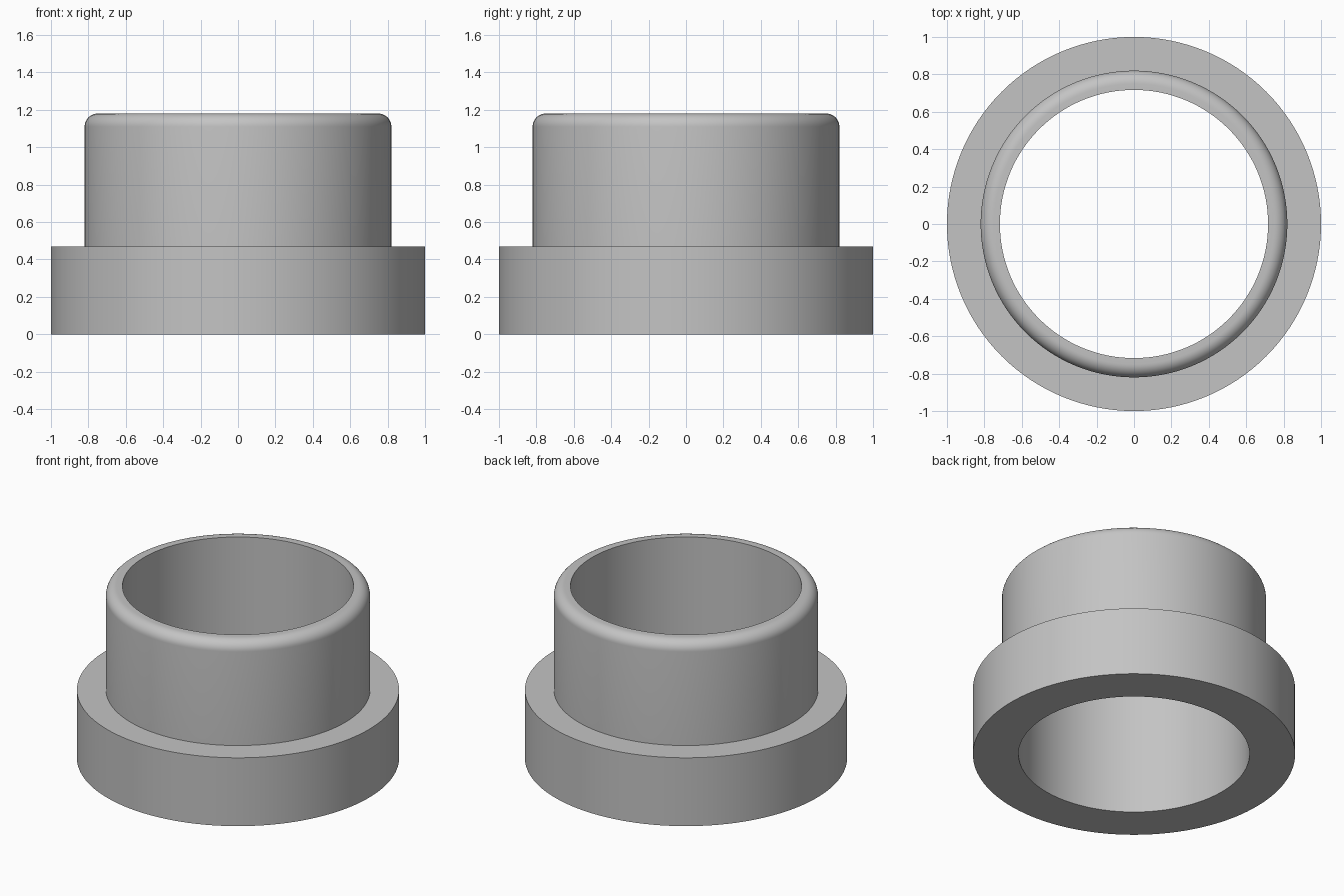
import bpy
import bmesh
from math import cos, sin, pi, tau, radians

cube = bpy.data.objects.get("Cube")
if cube:
    bpy.data.objects.remove(cube)

BORE, FLANGE, SLEEVE = 0.717, 1.0, 0.82
STEP_Z, TOP_Z, FILLET = 0.468, 1.18, 0.07
SEGMENTS, ARC_STEPS = 128, 10

# Plain grey metal
grey = bpy.data.materials.new("grey_metal")
grey.use_nodes = True
color = (0.55, 0.55, 0.55, 1)
grey.diffuse_color = color
grey.node_tree.nodes["Principled BSDF"].inputs["Base Color"].default_value = color


def lathe(name, profile):
    """Turn a closed (radius, height) profile around the z axis."""
    bm = bmesh.new()
    rings = [[bm.verts.new((r * cos(tau * i / SEGMENTS), r * sin(tau * i / SEGMENTS), z))
              for i in range(SEGMENTS)] for r, z in profile]
    for k, ring in enumerate(rings):
        following = rings[(k + 1) % len(rings)]
        for i in range(SEGMENTS):
            j = (i + 1) % SEGMENTS
            bm.faces.new((ring[i], ring[j], following[j], following[i]))
    bmesh.ops.recalc_face_normals(bm, faces=bm.faces)
    mesh = bpy.data.meshes.new(name)
    bm.to_mesh(mesh)
    bm.free()
    mesh.materials.append(grey)
    obj = bpy.data.objects.new(name, mesh)
    bpy.context.collection.objects.link(obj)
    bpy.ops.object.select_all(action='DESELECT')
    obj.select_set(True)
    bpy.context.view_layer.objects.active = obj
    bpy.ops.object.shade_smooth_by_angle(angle=radians(30))
    return obj


# Rounded outer lip of the sleeve
lip = [(SLEEVE - FILLET + FILLET * cos(a), TOP_Z - FILLET + FILLET * sin(a))
       for a in (pi / 2 * i / ARC_STEPS for i in range(ARC_STEPS + 1))]

# Flanged bushing with a straight through bore
lathe("flanged_bushing", [(BORE, 0), (FLANGE, 0), (FLANGE, STEP_Z), (SLEEVE, STEP_Z)]
      + lip + [(BORE, TOP_Z)])
